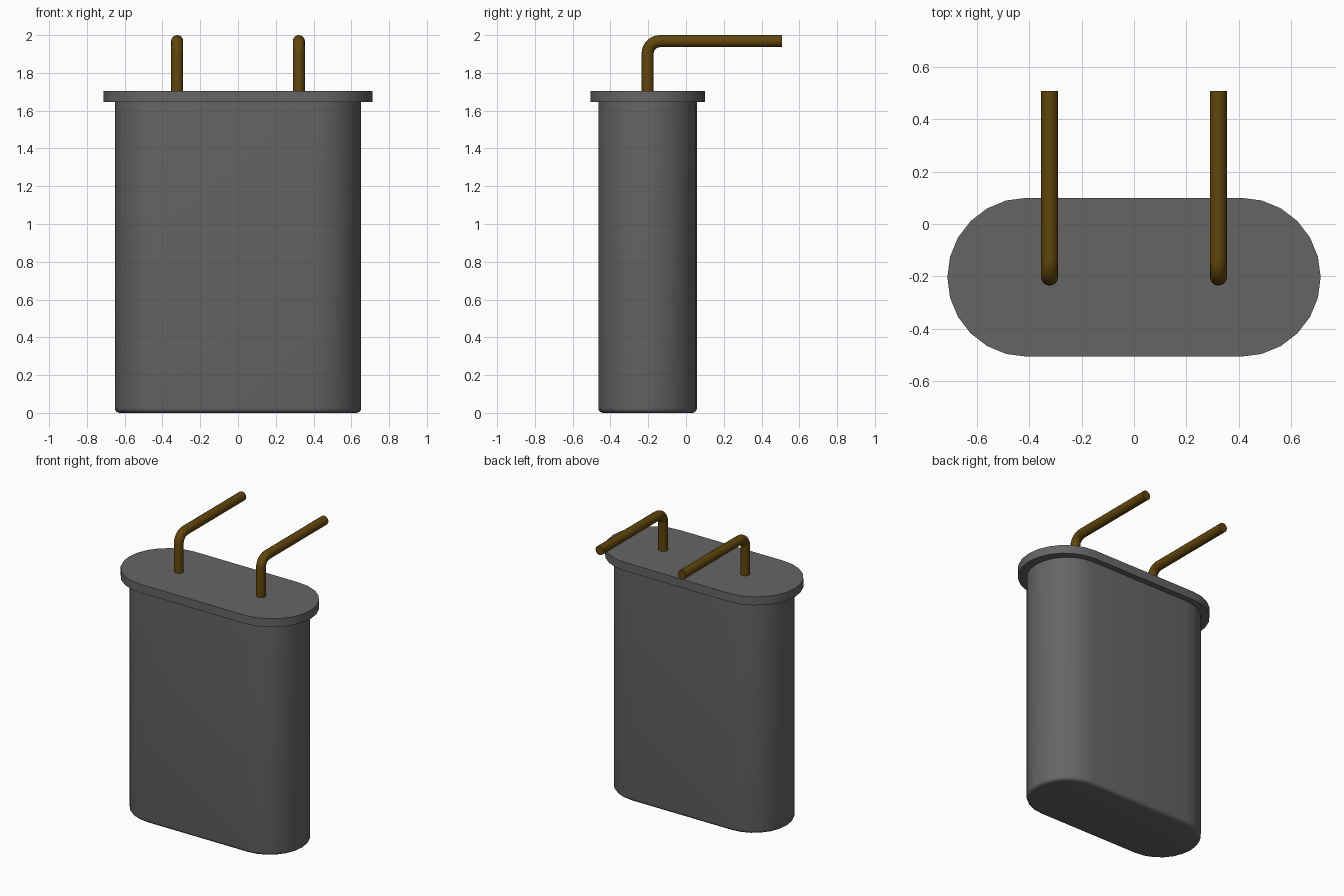
import bpy, bmesh
from math import sin, cos, pi, radians
from mathutils import Vector

cube = bpy.data.objects.get("Cube")
if cube:
    bpy.data.objects.remove(cube)

CY = -0.203  # depth position of the can


def material(name, color):
    m = bpy.data.materials.new(name)
    m.use_nodes = True
    m.diffuse_color = color
    m.node_tree.nodes["Principled BSDF"].inputs["Base Color"].default_value = color
    return m


grey = material("grey metal", (0.13, 0.13, 0.13, 1))
brass = material("dark brass", (0.12, 0.06, 0.004, 1))


def finish(bm, name, mat, angle):
    bmesh.ops.recalc_face_normals(bm, faces=bm.faces)
    mesh = bpy.data.meshes.new(name)
    bm.to_mesh(mesh)
    bm.free()
    mesh.materials.append(mat)
    ob = bpy.data.objects.new(name, mesh)
    bpy.context.collection.objects.link(ob)
    bpy.ops.object.select_all(action='DESELECT')
    ob.select_set(True)
    bpy.context.view_layer.objects.active = ob
    bpy.ops.object.shade_smooth_by_angle(angle=radians(angle))
    return ob


def loft(bm, rings):
    """Skin a list of point rings and cap both ends."""
    loops = [[bm.verts.new(p) for p in ring] for ring in rings]
    n = len(loops[0])
    for a, b in zip(loops, loops[1:]):
        for i in range(n):
            j = (i + 1) % n
            bm.faces.new((a[i], a[j], b[j], b[i]))
    bm.faces.new(loops[0][::-1])
    bm.faces.new(loops[-1])


def stadium(half, r, z, steps=12):
    """Outline with straight sides and half-round ends."""
    pts = []
    for side in (1, -1):
        for i in range(steps + 1):
            a = -pi / 2 + pi * i / steps
            pts.append((side * (half + r * cos(a)), CY + side * r * sin(a), z))
    return pts


# Can with a rounded bottom edge
R, ROUND = 0.261, 0.025
rings = []
for i in range(5):
    a = pi / 2 * i / 4
    rings.append(stadium(0.391, R - ROUND * (1 - sin(a)), ROUND * (1 - cos(a))))
rings.append(stadium(0.391, R, 1.65))
bm = bmesh.new()
loft(bm, rings)
finish(bm, "can_body", grey, 40)

# Flange plate
bm = bmesh.new()
loft(bm, [stadium(0.409, 0.303, z) for z in (1.645, 1.705)])
finish(bm, "flange", grey, 30)

# Bent wire leads
WIRE, BEND, TOP = 0.032, 0.066, 1.968
for name, x in (("lead_left", 0.322), ("lead_right", -0.322)):
    path = [(CY, 1.70, 0)]
    for i in range(9):
        a = pi / 2 * i / 8
        path.append((CY + BEND * (1 - cos(a)), TOP - BEND * (1 - sin(a)), a))
    path.append((0.507, TOP, pi / 2))
    rings = []
    for y, z, a in path:
        out = Vector((0, cos(a), -sin(a)))
        rings.append([Vector((x, y, z)) + WIRE * (cos(t) * Vector((1, 0, 0)) + sin(t) * out)
                      for t in (2 * pi * k / 16 for k in range(16))])
    bm = bmesh.new()
    loft(bm, rings)
    finish(bm, name, brass, 40)
